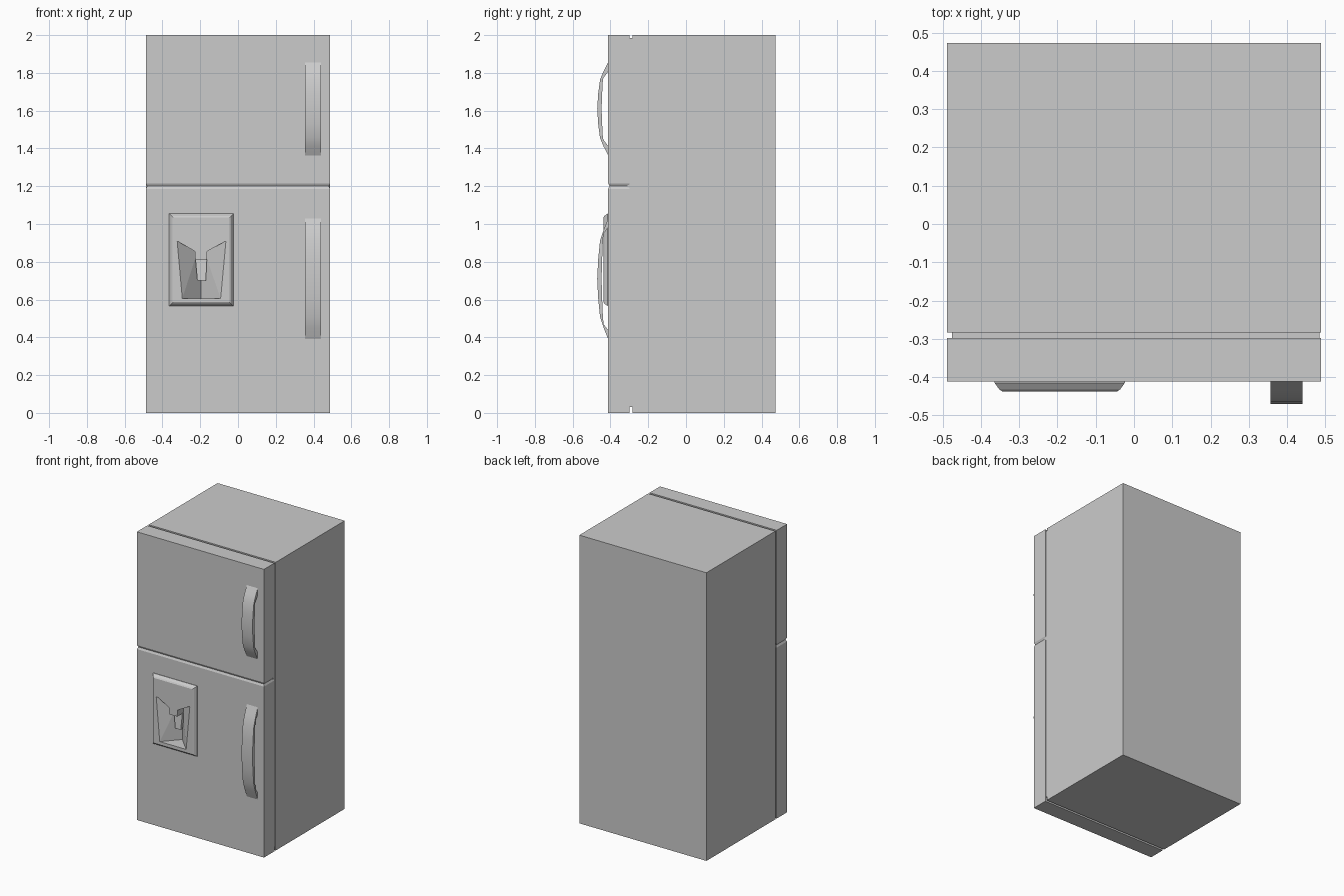
import bpy, bmesh

if "Cube" in bpy.data.objects:
    bpy.data.objects.remove(bpy.data.objects["Cube"])


def loft(name, rings):
    """Solid skinned through matching rings of points, capped at both ends."""
    bm = bmesh.new()
    loops = [[bm.verts.new(p) for p in ring] for ring in rings]
    n = len(loops[0])
    for a, b in zip(loops, loops[1:]):
        for i in range(n):
            j = (i + 1) % n
            bm.faces.new((a[i], a[j], b[j], b[i]))
    bm.faces.new(loops[0])
    bm.faces.new(loops[-1])
    bmesh.ops.recalc_face_normals(bm, faces=bm.faces[:])
    mesh = bpy.data.meshes.new(name)
    bm.to_mesh(mesh)
    bm.free()
    obj = bpy.data.objects.new(name, mesh)
    bpy.context.collection.objects.link(obj)
    return obj


def flat_ring(x0, x1, y0, y1, z):
    return [(x0, y0, z), (x1, y0, z), (x1, y1, z), (x0, y1, z)]


def box(name, x0, x1, y0, y1, z0, z1):
    return loft(name, [flat_ring(x0, x1, y0, y1, z) for z in (z0, z1)])


def cut(obj, cutter):
    mod = obj.modifiers.new("recess", 'BOOLEAN')
    mod.operation = 'DIFFERENCE'
    mod.solver = 'EXACT'
    mod.object = cutter


W, SPLIT = 0.488, 1.2

# Cabinet and the recessed door seal
box("cabinet", -W, W, -0.283, 0.473, 0, 2)
box("door_seal", -0.475, 0.484, -0.31, -0.27, 0.03, 1.985)


# Doors, with a slim V groove where they meet
def door(name, z_end, z_groove):
    e = 0.007
    return loft(name, [flat_ring(-W, W, -0.412, -0.298, z_end),
                       flat_ring(-W, W, -0.412, -0.298, z_groove),
                       flat_ring(-W + e, W - e, -0.412 + e, -0.298 - e, SPLIT)])


door("freezer_door", 2, SPLIT + 0.014)
lower_door = door("fridge_door", 0, SPLIT - 0.014)


# Bowed handles: side profile extruded across x
def handle(name, zc, half):
    t, face = 0.05, -0.41
    outer = [(face, 1), (-0.436, 0.8), (-0.455, 0.62), (-0.465, 0.32), (-0.47, 0)]
    inner = [(-0.447, 0), (-0.444, 0.32), (-0.44, 0.62)]
    top_out = [(y, zc + k * half) for y, k in outer]
    top_in = [(y, zc + k * half) for y, k in inner] + [(-0.436, zc + half - 0.085), (face, zc + half - t)]
    top = top_out + top_in
    half_n = len(top_out)
    mirror = [(y, 2 * zc - z) for y, z in top]
    profile = (top_out + mirror[:half_n - 1][::-1]
               + mirror[half_n:][::-1] + top_in[1:])
    obj = loft(name, [[(x, y, z) for y, z in profile] for x in (0.356, 0.44)])
    bpy.ops.object.select_all(action='DESELECT')
    obj.select_set(True)
    bpy.context.view_layer.objects.active = obj
    bpy.ops.object.shade_smooth_by_angle()


handle("freezer_handle", 1.61, 0.25)
handle("fridge_handle", 0.71, 0.325)


# Dispenser surround with bevelled rim
def upright_ring(inset, y):
    x0, x1, z0, z1 = -0.364 + inset, -0.024 - inset, 0.566 + inset, 1.055 - inset
    return [(x0, y, z0), (x1, y, z0), (x1, y, z1), (x0, y, z1)]


surround = loft("dispenser_surround", [upright_ring(0, -0.405), upright_ring(0, -0.415),
                                       upright_ring(0.012, -0.432), upright_ring(0.02, -0.437)])


# V-shaped tapering recess cut through surround and door
def recess_ring(x0, x1, z):
    return [(x0, -0.46, z), (x0, -0.437, z), (-0.197, -0.33, z), (x1, -0.437, z), (x1, -0.46, z)]


cutter = loft("recess_cutter", [recess_ring(-0.295, -0.092, 0.605), recess_ring(-0.322, -0.064, 0.908)])
tri = cutter.modifiers.new("tri", 'TRIANGULATE')
cutter.hide_render = True
cutter.display_type = 'WIRE'
cut(surround, cutter)
cut(lower_door, cutter)

# Funnel-shaped spout housing and push lever
funnel = [(-0.322, 0.91), (-0.228, 0.855), (-0.226, 0.81), (-0.166, 0.81), (-0.164, 0.855), (-0.064, 0.91)]
loft("spout_housing", [[(x, -0.43, z) for x, z in funnel],
                       [(-0.197 + (x + 0.197) * 0.9, -0.345, z) for x, z in funnel]])
loft("dispenser_lever", [flat_ring(-0.215, -0.17, -0.385, -0.365, 0.7),
                         flat_ring(-0.225, -0.165, -0.375, -0.35, 0.812)])
